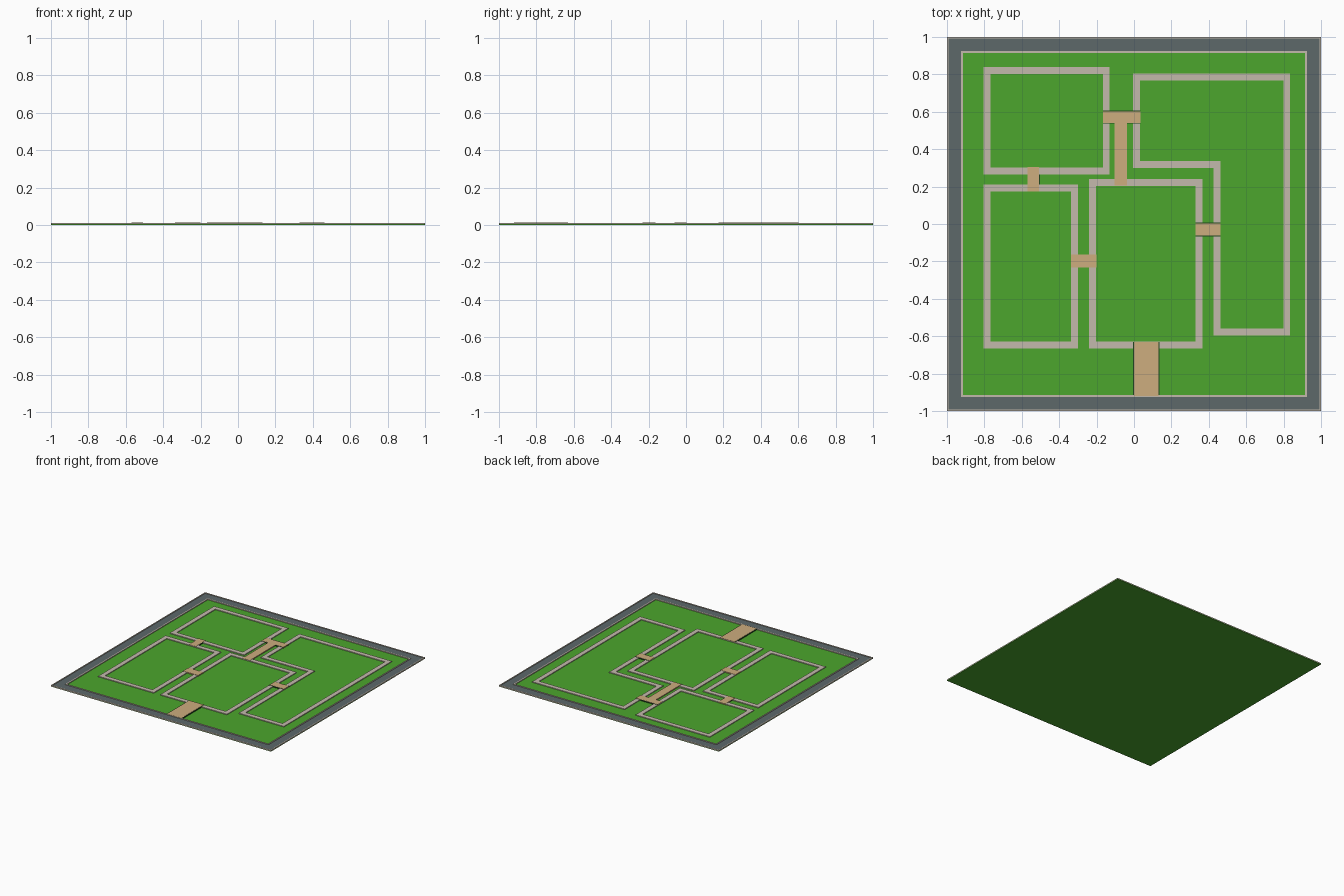
import bpy, bmesh

if "Cube" in bpy.data.objects:
    bpy.data.objects.remove(bpy.data.objects["Cube"])


def srgb(r, g, b):
    f = lambda c: c / 12.92 if c <= 0.04045 else ((c + 0.055) / 1.055) ** 2.4
    return (f(r / 255), f(g / 255), f(b / 255), 1)


def material(name, rgb):
    m = bpy.data.materials.new(name)
    m.diffuse_color = srgb(*rgb)
    m.use_nodes = True
    m.node_tree.nodes["Principled BSDF"].inputs["Base Color"].default_value = m.diffuse_color
    return m


GRASS = material("grass green", (76, 166, 45))
ROAD = material("slate grey", (93, 104, 106))
STONE = material("pale stone", (196, 186, 172))
SAND = material("sandy tan", (205, 173, 126))
EDGE = material("dark green", (30, 70, 30))


def finish(name, bm, mat):
    bmesh.ops.recalc_face_normals(bm, faces=bm.faces)
    me = bpy.data.meshes.new(name)
    bm.to_mesh(me)
    bm.free()
    me.materials.append(mat)
    ob = bpy.data.objects.new(name, me)
    bpy.context.collection.objects.link(ob)
    return ob


def rect(x0, x1, y0, y1):
    return [(x0, y0), (x1, y0), (x1, y1), (x0, y1)]


def slab(name, pts, z0, z1, mat):
    """Flat polygon with thickness."""
    bm = bmesh.new()
    face = bm.faces.new([bm.verts.new((x, y, z0)) for x, y in pts])
    ext = bmesh.ops.extrude_face_region(bm, geom=[face])["geom"]
    for v in ext:
        if isinstance(v, bmesh.types.BMVert):
            v.co.z = z1
    return finish(name, bm, mat)


def inset(pts, w):
    """Move an axis-aligned counter-clockwise outline inward by w."""
    out, n = [], len(pts)
    sign = lambda a: (a > 1e-9) - (a < -1e-9)
    for i, (x, y) in enumerate(pts):
        px, py = pts[i - 1]
        qx, qy = pts[(i + 1) % n]
        nx = -sign(y - py) - sign(qy - y)
        ny = sign(x - px) + sign(qx - x)
        out.append((x + nx * w, y + ny * w))
    return out


def frame(name, pts, w, z0, z1, mat):
    """Closed band of width w inside an outline."""
    bm = bmesh.new()
    inner = inset(pts, w)
    rings = [[bm.verts.new((x, y, z)) for x, y in p]
             for p, z in ((pts, z0), (pts, z1), (inner, z1), (inner, z0))]
    n = len(pts)
    for a in range(4):
        r, s = rings[a], rings[(a + 1) % 4]
        for i in range(n):
            j = (i + 1) % n
            bm.faces.new((r[i], r[j], s[j], s[i]))
    return finish(name, bm, mat)


# Lawn base, ring road and its two kerbs
slab("lawn", rect(-1, 1, -1, 1), 0, 0.004, GRASS)
frame("ring_road", rect(-0.992, 0.992, -0.992, 0.992), 0.068, 0.003, 0.007, ROAD)
frame("outer_kerb", rect(-1, 1, -1, 1), 0.008, 0.001, 0.011, STONE)
frame("inner_kerb", rect(-0.924, 0.924, -0.924, 0.924), 0.01, 0.003, 0.011, STONE)

# Stone borders around the four plots
plots = {
    "northwest_border": rect(-0.805, -0.13, 0.265, 0.84),
    "southwest_border": rect(-0.805, -0.30, -0.665, 0.21),
    "centre_border": rect(-0.24, 0.365, -0.665, 0.24),
    "east_border": [(-0.005, 0.30), (0.425, 0.30), (0.425, -0.597),
                    (0.835, -0.597), (0.835, 0.805), (-0.005, 0.805)],
}
for name, pts in plots.items():
    frame(name, pts, 0.037, 0.003, 0.010, STONE)

# Sandy crossings linking the plots, with thin dark strips on their long sides
crossings = {
    "entrance_path": (0.0, 0.13, -0.92, -0.63),
    "west_crossing": (-0.57, -0.508, 0.175, 0.305),
    "centre_crossing": (-0.337, -0.20, -0.232, -0.162),
    "east_crossing": (0.33, 0.462, -0.062, 0.002),
}
for name, (x0, x1, y0, y1) in crossings.items():
    slab(name, rect(x0, x1, y0, y1), 0.003, 0.012, SAND)
    if name == "centre_crossing":
        continue
    e = 0.005
    dark = rect(x0 - e, x1 + e, y0, y1) if y1 - y0 > x1 - x0 else rect(x0, x1, y0 - e, y1 + e)
    if name == "west_crossing":
        dark = rect(x0, x1 + e, 0.21, 0.265)
    slab(name + "_edge", dark, 0.003, 0.0105, EDGE)

# T-shaped crossing
tee = [(-0.105, 0.205), (-0.037, 0.205), (-0.037, 0.54), (0.035, 0.54),
       (0.035, 0.602), (-0.165, 0.602), (-0.165, 0.54), (-0.105, 0.54)]
slab("tee_crossing", tee, 0.003, 0.012, SAND)
slab("tee_crossing_edge", rect(-0.165, 0.035, 0.536, 0.606), 0.003, 0.0105, EDGE)
